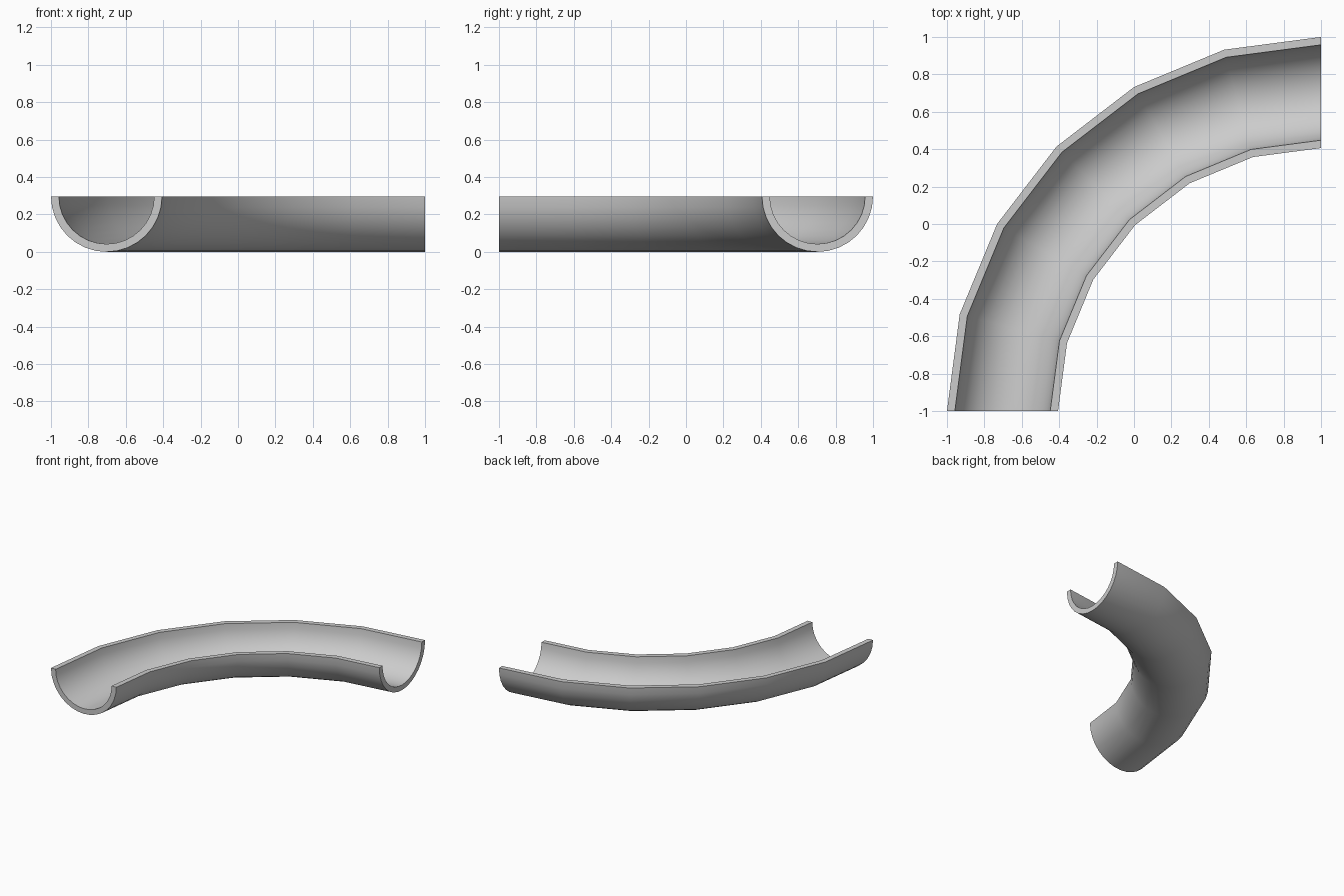
import bpy, bmesh
from math import sin, cos, pi, radians

if "Cube" in bpy.data.objects:
    bpy.data.objects.remove(bpy.data.objects["Cube"])

BEND_CENTRE = (1, -1, 0)      # pivot of the quarter bend
MID, R_OUT, R_IN = 1.703, 0.297, 0.255
ARC_SIDES, BEND_STEPS = 16, 6


def half_circle(radius):
    """Lower half circle in the XZ plane at the start of the bend."""
    pts = []
    for i in range(ARC_SIDES + 1):
        a = pi + pi * i / ARC_SIDES
        pts.append((BEND_CENTRE[0] - MID + radius * cos(a), -1, R_OUT + radius * sin(a)))
    return pts


# C-shaped wall section
bm = bmesh.new()
start = [bm.verts.new(p) for p in half_circle(R_OUT) + half_circle(R_IN)[::-1]]
edges = [bm.edges.new((a, b)) for a, b in zip(start, start[1:] + start[:1])]

# Sweep the section through the quarter bend
bmesh.ops.spin(bm, geom=start + edges, cent=BEND_CENTRE, axis=(0, 0, 1),
               angle=radians(-90), steps=BEND_STEPS, use_duplicate=False)

# Close both ends
open_edges = [e for e in bm.edges if e.is_boundary]
bmesh.ops.holes_fill(bm, edges=open_edges, sides=0)
bmesh.ops.recalc_face_normals(bm, faces=bm.faces[:])

mesh = bpy.data.meshes.new("curved_gutter")
bm.to_mesh(mesh)
bm.free()
gutter = bpy.data.objects.new("curved_gutter", mesh)
bpy.context.collection.objects.link(gutter)

# Smooth walls, crisp rims
bpy.context.view_layer.objects.active = gutter
gutter.select_set(True)
bpy.ops.object.shade_smooth_by_angle(angle=radians(40))
